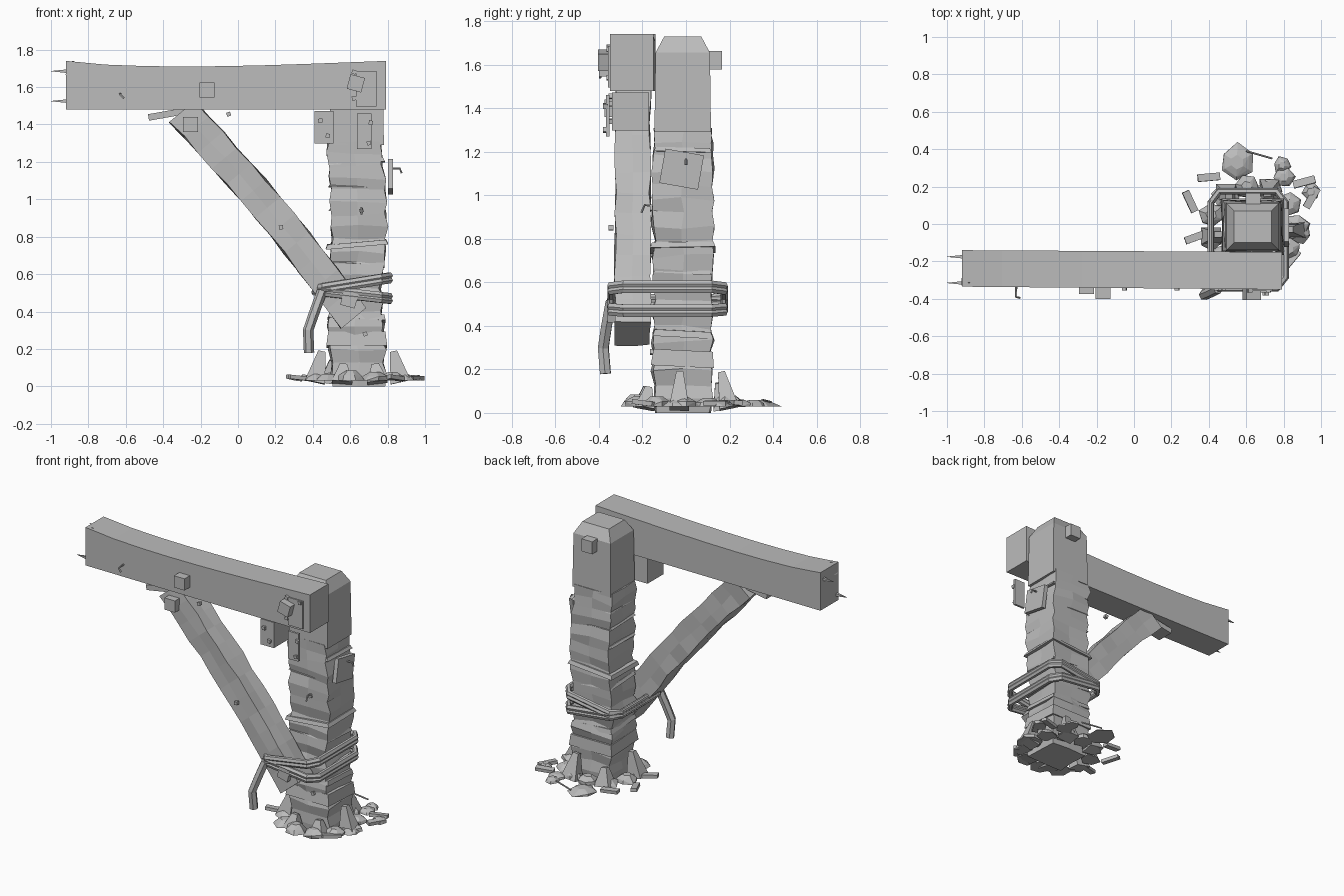
import bpy, bmesh, math, random
from mathutils import Vector, Matrix, Euler

random.seed(4)
default_cube = bpy.data.objects.get("Cube")
if default_cube:
    bpy.data.objects.remove(default_cube)

grey = bpy.data.materials.new("plain_grey")
grey.use_nodes = True
grey.diffuse_color = (.5, .5, .5, 1)
grey.node_tree.nodes["Principled BSDF"].inputs["Base Color"].default_value = grey.diffuse_color

POST_X = .635
POST_Y = -.015
SQUARE = [(-1, -1), (0, -1), (1, -1), (1, 0), (1, 1), (0, 1), (-1, 1), (-1, 0)]


def jitter(amount):
    return random.uniform(-amount, amount)


def mix(start, end, factor):
    return start + (end - start) * factor


def add_object(name, data):
    data.materials.append(grey)
    bpy.context.collection.objects.link(bpy.data.objects.new(name, data))


def add_mesh(name, bm):
    bmesh.ops.recalc_face_normals(bm, faces=bm.faces)
    mesh = bpy.data.meshes.new(name)
    bm.to_mesh(mesh)
    bm.free()
    add_object(name, mesh)


def box(name, location, size, turn=(0, 0, 0), taper=1):
    # block whose upper face can be narrowed, turned by degrees
    bm = bmesh.new()
    bmesh.ops.create_cube(bm, size=1)
    for vert in bm.verts:
        if vert.co.z > 0:
            vert.co.xy *= taper
        vert.co *= Vector(size)
    rotation = Euler([math.radians(angle) for angle in turn]).to_matrix().to_4x4()
    bm.transform(Matrix.Translation(location) @ rotation)
    add_mesh(name, bm)


def loft(name, sections):
    # skin a list of equal loops and cap both ends
    bm = bmesh.new()
    loops = [[bm.verts.new(point) for point in section] for section in sections]
    for lower, upper in zip(loops, loops[1:]):
        for i in range(len(lower)):
            bm.faces.new((lower[i - 1], lower[i], upper[i], upper[i - 1]))
    bm.faces.new(loops[0])
    bm.faces.new(loops[-1])
    add_mesh(name, bm)


def rope(name, points, radius, closed=False):
    curve = bpy.data.curves.new(name, "CURVE")
    curve.dimensions = "3D"
    curve.bevel_depth = radius
    curve.bevel_resolution = 1
    curve.use_fill_caps = True
    spline = curve.splines.new("POLY")
    spline.points.add(len(points) - 1)
    for point, position in zip(spline.points, points):
        point.co = (*position, 1)
    spline.use_cyclic_u = closed
    spline.use_smooth = False
    add_object(name, curve)


def stone(x, y, radius, height):
    # flat bottomed hull of three shrinking, uneven rings
    bm = bmesh.new()
    spin = random.uniform(0, math.pi)
    for level, shrink in enumerate((1, .85, .4)):
        for i in range(6):
            angle = spin + math.tau * i / 6
            reach = radius * shrink * random.uniform(.8, 1.1)
            bm.verts.new((x + reach * math.cos(angle), y + reach * math.sin(angle), .03 + height * level / 2))
    bmesh.ops.convex_hull(bm, input=bm.verts)
    add_mesh("stone", bm)


# rough hewn post with uneven alternating swellings
sections = []
rows = 20
for row in range(rows + 1):
    half = .138 + .01 * (row % 2) + jitter(.005)
    sway = POST_X + .012 * math.cos(row * math.tau / rows * 1.5)
    height = 1.31 * row / rows
    wobble = .012 if 0 < row < rows else 0
    sections.append([(sway + half * sx + jitter(.008),
                      POST_Y + (half - .01) * sy + jitter(.008),
                      height + jitter(wobble)) for sx, sy in SQUARE])
loft("post", sections)

# squared post head with a chamfered cap
loft("post_head", [[(POST_X + half * sx, POST_Y + (half - .015) * sy, z) for sx, sy in SQUARE]
                   for z, half in ((1.29, .145), (1.655, .14), (1.73, .1))])

# horizontal beam, dipping slightly along its top
sections = []
steps = 8
for step in range(steps + 1):
    along = step / steps
    top = 1.74 - .03 * math.sin(math.pi * along ** .7)
    front = mix(-.335, -.35, along)
    back = front + mix(.195, .2, along)
    sections.append([(mix(-.92, .79, along), y, z) for y, z in
                     ((front, 1.48), (front, 1.6), (front, top), (back, top), (back, 1.6), (back, 1.48))])
loft("beam", sections)

# diagonal brace, bowed a little upward
brace_top = Vector((-.3, -.245, 1.47))
brace_foot = Vector((.62, -.245, .365))
across = (brace_foot - brace_top).cross(Vector((0, 1, 0))).normalized()
sections = []
steps = 12
for step in range(steps + 1):
    along = step / steps
    centre = brace_top.lerp(brace_foot, along)
    centre.z += .04 * math.sin(math.pi * along)
    sections.append([centre + across * (.085 * sx + jitter(.008))
                     + Vector((0, .08 * sy + jitter(.006), 0)) for sx, sy in SQUARE])
loft("brace", sections)
box("brace_top_splinter", (-.38, -.25, 1.455), (.2, .12, .035), (0, -10, 0))

# tilted bands swelling round the post
for z, tilt, width, depth in ((.25, 0, .325, .075), (.37, 3, .31, .03), (.48, 5, .31, .025),
                              (.66, 4, .3, .02), (.76, -5, .335, .025), (.94, 2, .3, .015),
                              (1.07, 2, .3, .015), (1.2, -4, .3, .02)):
    box("post_band", (POST_X, POST_Y, z), (width, width - .035, depth), (jitter(3), tilt, 0), .94)

# doubled rope lashing round post and brace, with a hanging tail
for name, rise in (("upper_rope", .065), ("lower_rope", -.045)):
    for strand in (-1, 1):
        points = []
        for corner in range(8):
            angle = (corner + .5) * math.tau / 8
            across_x, across_y = (max(-1, min(1, 2 * f(angle))) for f in (math.cos, math.sin))
            points.append((.61 + .2 * across_x, -.085 + .26 * across_y,
                           .515 + strand * .012 + rise * (across_x + 1) / 2))
        rope(name, points, .019, closed=True)
rope("rope_tail", [(.45, -.345, .51), (.41, -.365, .4), (.375, -.38, .3), (.38, -.37, .18)], .028)

# support block, pegs and iron plates
box("support_block", (.46, -.255, 1.385), (.1, .17, .175))
box("hanging_plate", (.675, -.36, 1.365), (.08, .015, .19))
box("beam_end_plate", (.685, -.354, 1.59), (.11, .008, .19))
box("side_plate", (.815, -.02, 1.12), (.028, .18, .16), (-10, 0, 0))
box("post_back_peg", (POST_X, .13, 1.62), (.08, .07, .085))
for name, x, y, z, tilt in (("beam_peg", -.165, -.37, 1.585, 0), ("brace_peg", -.255, -.345, 1.4, 0),
                            ("beam_end_peg", .63, -.375, 1.62, 15), ("foot_plate", .595, -.33, .465, 15)):
    box(name, (x, y, z), (.08, .06, .08), (0, tilt, 0))

# small bolt heads, grouped by the surface they sit on
for surface_y, spots in ((-.355, ((.62, 1.68), (.72, 1.67), (.62, 1.54))),
                         (-.345, ((.44, 1.42), (.48, 1.34), (.23, .85), (-.05, 1.455))),
                         (-.37, ((.71, 1.41), (.7, 1.3))),
                         (-.155, ((.66, .94), (.68, .28)))):
    for x, z in spots:
        box("bolt", (x, surface_y, z), (.022, .022, .022), (0, jitter(20), 0))

# bent nails and end splinters
for name, start, bend, end in (
        ("beam_nail", (-.63, -.33, 1.565), (-.63, -.39, 1.56), (-.61, -.395, 1.54)),
        ("side_nail", (.82, 0, 1.165), (.865, 0, 1.165), (.875, 0, 1.14)),
        ("post_nail", (.66, -.14, .95), (.66, -.19, .955), (.66, -.205, .92))):
    rope(name, [start, bend, end], .006)
for y, z in ((-.175, 1.685), (-.315, 1.525)):
    box("end_splinter", (-.96, y, z), (.018, .018, .08), (0, -90, 0), .1)
box("beam_corner_splinter", (-.89, -.31, 1.7), (.05, .04, .08), (0, 12, 0), .2)

# tapering root wedges leaning in toward the foot of the post
for x, y, tall in ((.43, -.06, .17), (.85, -.03, .17), (.72, .18, .17),
                   (.5, .16, .12), (.56, -.19, .1), (.74, -.18, .1)):
    lean = ((y - POST_Y) * 60, (POST_X - x) * 60, 0)
    box("root_wedge", (x, y, .02 + tall / 2), (.11, .09, tall), lean, .35)

# ring of stones round the foot, then loose ones further out
count = 11
for i in range(count):
    angle = math.tau * i / count
    stone(POST_X + .23 * math.cos(angle), POST_Y + .22 * math.sin(angle),
          .07 + jitter(.01), .045 + jitter(.01))
for x, y, radius in ((.55, .33, .1), (.79, .315, .05), (.8, .25, .06), (.945, .175, .05), (.89, -.05, .06)):
    stone(x, y, radius, .03)

# loose wood chips and a twig
for x, y, turn in ((.3, .12, -65), (.4, .25, 5), (.91, .225, 15), (.95, .14, 60), (.33, -.07, 20), (.84, -.19, 50)):
    box("wood_chip", (x, y, .045), (.12, .04, .022), (jitter(8), jitter(8), turn))
rope("twig", [(.6, .39, .05), (.74, .35, .06)], .005)
